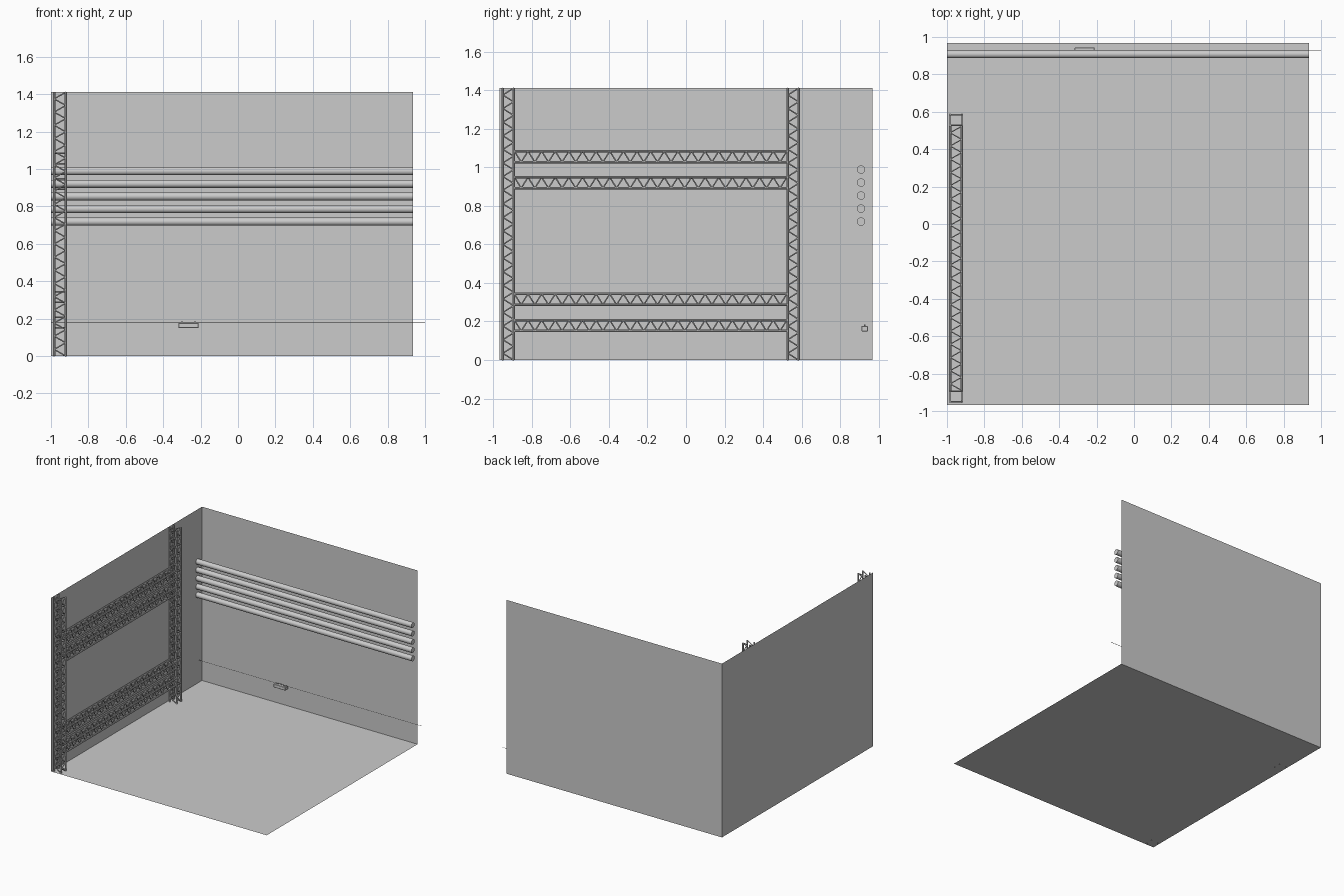
import bpy, bmesh
from mathutils import Vector, Matrix

if "Cube" in bpy.data.objects:
    bpy.data.objects.remove(bpy.data.objects["Cube"])

W, D, H = 0.935, 0.967, 1.41        # right edge, half depth, wall height


def rod(bm, a, b, r, sides):
    a, b = Vector(a), Vector(b)
    d = b - a
    m = Matrix.Translation((a + b) / 2) @ d.to_track_quat('Z', 'Y').to_matrix().to_4x4()
    bmesh.ops.create_cone(bm, cap_ends=True, segments=sides, radius1=r, radius2=r,
                          depth=d.length, matrix=m)


def box(bm, lo, hi):
    lo, hi = Vector(lo), Vector(hi)
    m = Matrix.Translation((lo + hi) / 2) @ Matrix.Diagonal((*(hi - lo), 1))
    return bmesh.ops.create_cube(bm, size=1, matrix=m)['verts']


def finish(bm, name, smooth=False):
    me = bpy.data.meshes.new(name)
    bm.to_mesh(me)
    bm.free()
    ob = bpy.data.objects.new(name, me)
    bpy.context.collection.objects.link(ob)
    if smooth:
        bpy.ops.object.select_all(action='DESELECT')
        bpy.context.view_layer.objects.active = ob
        ob.select_set(True)
        bpy.ops.object.shade_smooth_by_angle()
    return ob


def panel(name, corners):
    bm = bmesh.new()
    bm.faces.new([bm.verts.new(c) for c in corners])
    finish(bm, name)


def truss(name, start, end, side, panels):
    """Box truss: four chords plus zigzag lacing on all four faces."""
    bm = bmesh.new()
    start, end = Vector(start), Vector(end)
    u, v = Vector((0.0315, 0, 0)), Vector(side) * 0.028
    corners = [u + v, v - u, -u - v, u - v]
    step = (end - start) / panels
    for i, c in enumerate(corners):
        rod(bm, start + c, end + c, 0.0065, 8)
        n = corners[(i + 1) % 4]
        for k in range(panels):
            a, b = (c, n) if k % 2 == i // 2 else (n, c)
            rod(bm, start + step * k + a, start + step * (k + 1) + b, 0.0035, 6)
    return finish(bm, name, smooth=True)


# Room: floor and two walls
panel("floor", [(-1, -D, 0), (W, -D, 0), (W, D, 0), (-1, D, 0)])
panel("back_wall", [(-1, D, 0), (W, D, 0), (W, D, H), (-1, D, H)])
panel("side_wall", [(-1, -D, 0), (-1, D, 0), (-1, D, H), (-1, -D, H)])

# Truss frame along the side wall
TX = -0.952
for name, y in (("front_post", -0.922), ("rear_post", 0.556)):
    truss(name, (TX, y, 0), (TX, y, H), (0, 1, 0), 40)
for i, z in enumerate((0.179, 0.315, 0.92, 1.055)):
    truss(f"cross_truss_{i + 1}", (TX, -0.89, z), (TX, 0.523, z), (0, 0, 1), 40)

# Stack of pipes in front of the back wall
for i in range(5):
    bm = bmesh.new()
    z = 0.718 + 0.0675 * i
    rod(bm, (-1, 0.908, z), (W, 0.908, z), 0.0215, 24)
    finish(bm, f"pipe_{i + 1}", smooth=True)

# Thin cable and the small box hanging from it
bm = bmesh.new()
rod(bm, (-1, 0.926, 0.181), (1, 0.926, 0.181), 0.0015, 6)
finish(bm, "cable")

bm = bmesh.new()
box(bm, (-0.318, 0.91, 0.149), (-0.211, 0.943, 0.176))
bmesh.ops.bevel(bm, geom=bm.edges[:], offset=0.002, segments=1, affect='EDGES')
finish(bm, "hanging_box")

bm = bmesh.new()
for x in (-0.3, -0.229):
    box(bm, (x - 0.005, 0.922, 0.174), (x + 0.005, 0.93, 0.183))
finish(bm, "cable_clips")
